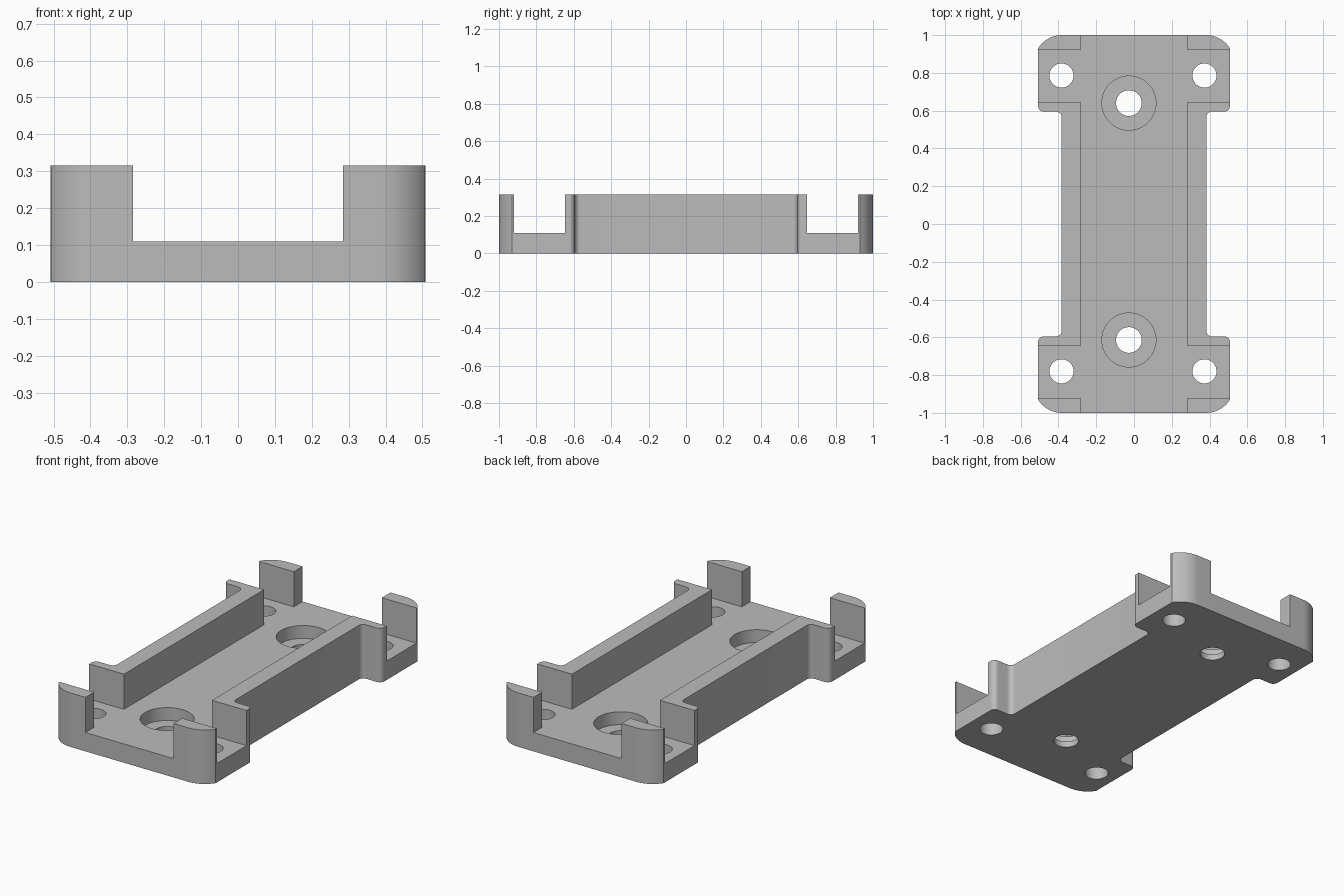
import bpy, bmesh, math

if "Cube" in bpy.data.objects:
    bpy.data.objects.remove(bpy.data.objects["Cube"])

HEIGHT, FLOOR, STEP = 0.315, 0.11, 0.035


def prism(name, points, z0, z1):
    """Extrude a closed outline between two heights."""
    bm = bmesh.new()
    face = bm.faces.new([bm.verts.new((x, y, z0)) for x, y in points])
    top = bmesh.ops.extrude_face_region(bm, geom=[face])["geom"]
    for v in top:
        if isinstance(v, bmesh.types.BMVert):
            v.co.z = z1
    bmesh.ops.recalc_face_normals(bm, faces=bm.faces)
    mesh = bpy.data.meshes.new(name)
    bm.to_mesh(mesh)
    bm.free()
    obj = bpy.data.objects.new(name, mesh)
    bpy.context.collection.objects.link(obj)
    return obj


def arc(cx, cy, r, a0, a1, n=8):
    angles = [math.radians(a0 + (a1 - a0) * i / n) for i in range(n + 1)]
    return [(cx + r * math.cos(a), cy + r * math.sin(a)) for a in angles]


def mirrored(quarter):
    """Complete a quarter outline running from the +x side to the +y end."""
    half = quarter + [(-x, y) for x, y in reversed(quarter)]
    return half + [(-x, -y) for x, y in half]


def cut(target, cutter):
    cutter.hide_render = True
    mod = target.modifiers.new(cutter.name, "BOOLEAN")
    mod.operation = "DIFFERENCE"
    mod.solver = "EXACT"
    mod.object = cutter
    bpy.context.view_layer.objects.active = target
    bpy.ops.object.modifier_apply(modifier=mod.name)
    bpy.data.objects.remove(cutter)


# Solid block: narrow waist with filleted flanges and rounded outer corners
R = 0.03
quarter = (arc(0.383 + R, 0.595 - R, R, 180, 90)
           + arc(0.508 - R, 0.595 + R, R, -90, 0)
           + arc(0.38, 0.848, 0.152, 33, 90, 14))
tray = prism("mounting_tray", mirrored(quarter), 0, HEIGHT)

# Central channel and side notches, leaving walls and corner posts
inner = 0.284
channel = [(inner, 0.646), (0.7, 0.646), (0.7, 0.92), (inner, 0.92), (inner, 1.2)]
cut(tray, prism("channel_cutter", mirrored(channel), FLOOR, HEIGHT + 0.2))

# Corner screw holes
for x in (-0.384, 0.373):
    for y in (-0.78, 0.786):
        ring = arc(x, y, 0.064, 0, 360, 40)[:-1]
        cut(tray, prism("screw_hole_cutter", ring, -0.1, FLOOR + 0.1))

# Counterbored holes along the middle
for y in (-0.614, 0.64):
    for radius, z0 in ((0.143, STEP), (0.068, -0.1)):
        ring = arc(-0.027, y, radius, 0, 360, 56)[:-1]
        cut(tray, prism("counterbore_cutter", ring, z0, FLOOR + 0.1))

# Plain grey finish
grey = bpy.data.materials.new("grey")
grey.use_nodes = True
colour = (0.5, 0.5, 0.5, 1)
grey.diffuse_color = colour
grey.node_tree.nodes["Principled BSDF"].inputs["Base Color"].default_value = colour
tray.data.materials.clear()
tray.data.materials.append(grey)

bpy.ops.object.select_all(action="DESELECT")
tray.select_set(True)
bpy.context.view_layer.objects.active = tray
bpy.ops.object.shade_smooth_by_angle(angle=math.radians(30))
